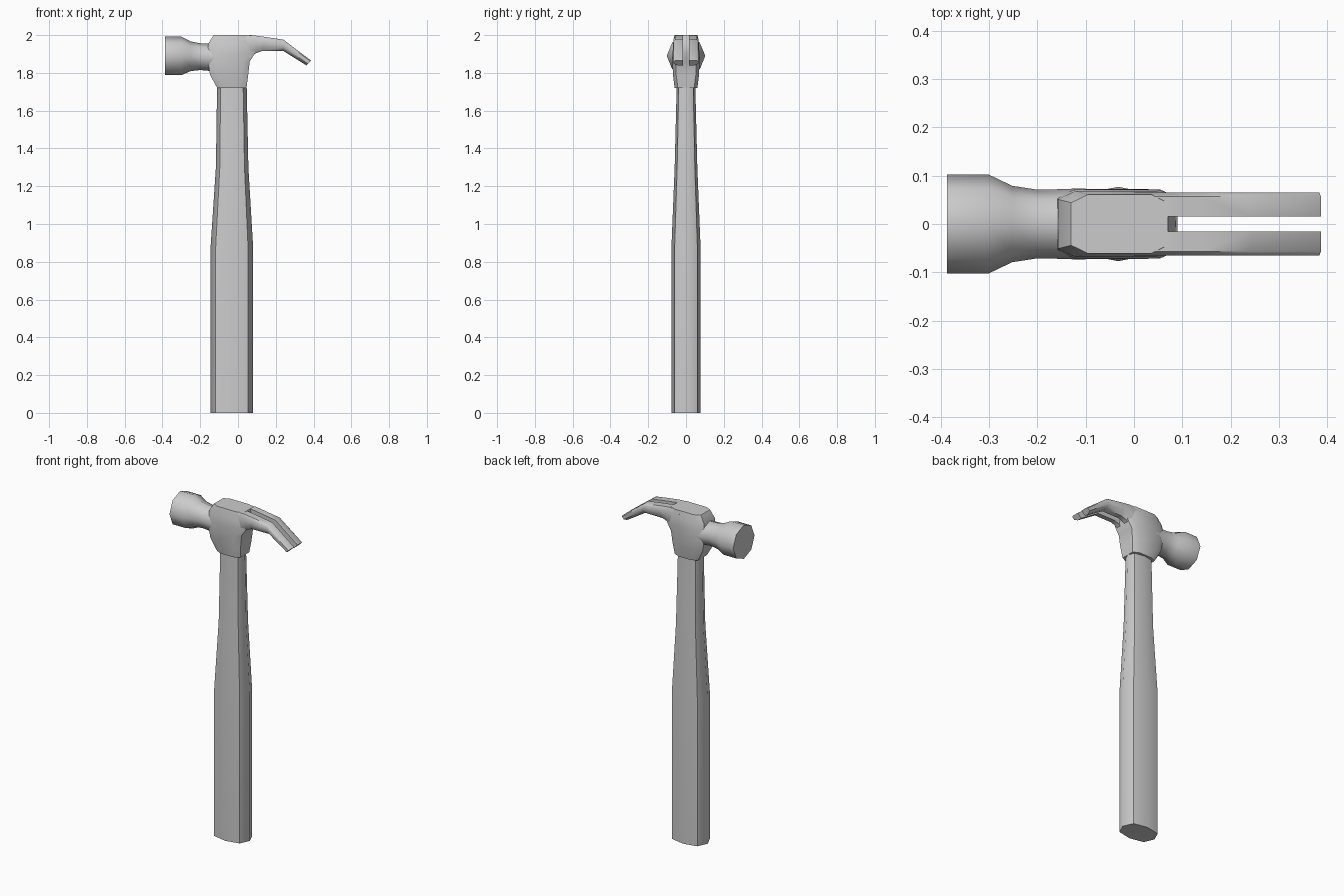
import bpy, bmesh
from math import sin, cos, pi, radians

if "Cube" in bpy.data.objects:
    bpy.data.objects.remove(bpy.data.objects["Cube"])


def loft(name, rings, angle=50):
    """Skin a list of equal-length point rings and cap both ends."""
    bm = bmesh.new()
    vs = [[bm.verts.new(p) for p in r] for r in rings]
    n = len(vs[0])
    for a, b in zip(vs, vs[1:]):
        for i in range(n):
            j = (i + 1) % n
            bm.faces.new((a[i], a[j], b[j], b[i]))
    bm.faces.new(vs[0][::-1])
    bm.faces.new(vs[-1])
    bmesh.ops.recalc_face_normals(bm, faces=bm.faces)
    me = bpy.data.meshes.new(name)
    bm.to_mesh(me)
    bm.free()
    ob = bpy.data.objects.new(name, me)
    bpy.context.collection.objects.link(ob)
    bpy.ops.object.select_all(action='DESELECT')
    ob.select_set(True)
    bpy.context.view_layer.objects.active = ob
    bpy.ops.object.shade_smooth_by_angle(angle=radians(angle))
    return ob


# Handle: flattened eight-sided section, slimmer towards the head
def handle_ring(z, x0, x1, h):
    c, a = (x0 + x1) / 2, (x1 - x0) / 2
    pts = [(1, 0), (.76, .78), (0, 1), (-.76, .78),
           (-1, 0), (-.76, -.78), (0, -1), (.76, -.78)]
    return [(c + a * u, h * v, z) for u, v in pts]


loft("handle", [handle_ring(*s) for s in (
    (0, -.145, .08, .077),
    (.88, -.145, .08, .077),
    (1.3, -.117, .055, .06),
    (1.78, -.11, .045, .048))])


# Striking face and neck: octagonal, corners on the axes
def poll_ring(x, z, r):
    return [(x, r * cos(i * pi / 4), z + r * sin(i * pi / 4)) for i in range(8)]


loft("striking_face", [poll_ring(*s) for s in (
    (-.387, 1.89, .102),
    (-.30, 1.89, .102),
    (-.252, 1.888, .079),
    (-.20, 1.886, .071),
    (-.155, 1.883, .072),
    (-.10, 1.88, .074))])


# Head body: block with chamfered corners around the top of the handle
def body_ring(z, x0, x1, h):
    cx, cy = .035, .017
    return [(x0, -h + cy, z), (x0 + cx, -h, z), (x1 - cx, -h, z), (x1, -h + cy, z),
            (x1, h - cy, z), (x1 - cx, h, z), (x0 + cx, h, z), (x0, h - cy, z)]


loft("head_body", [body_ring(*s) for s in (
    (1.72, -.11, .045, .06),
    (1.79, -.148, .054, .069),
    (1.86, -.16, .062, .072),
    (1.905, -.16, .09, .071),
    (1.955, -.157, .082, .068),
    (2.0, -.13, .07, .061))])


# Claw: one curved tine, mirrored to leave the nail slot
def tine_ring(xt, zt, xb, zb, y0=.016, y1=.065):
    def p(t, y):
        return (xb + (xt - xb) * t, y, zb + (zt - zb) * t)
    return [p(0, y0), p(0, y1 - .02), p(.35, y1), p(.85, y1), p(1, y1 - .008), p(1, y0)]


tine = loft("claw", [tine_ring(*s) for s in (
    (.0, 2.0, .0, 1.86),
    (.08, 1.999, .066, 1.875),
    (.095, 1.997, .09, 1.902),
    (.14, 1.991, .125, 1.915),
    (.24, 1.976, .24, 1.916),
    (.387, 1.865, .362, 1.84))])
mir = tine.modifiers.new("mirror", 'MIRROR')
mir.use_axis = (False, True, False)
mir.use_mirror_merge = False
